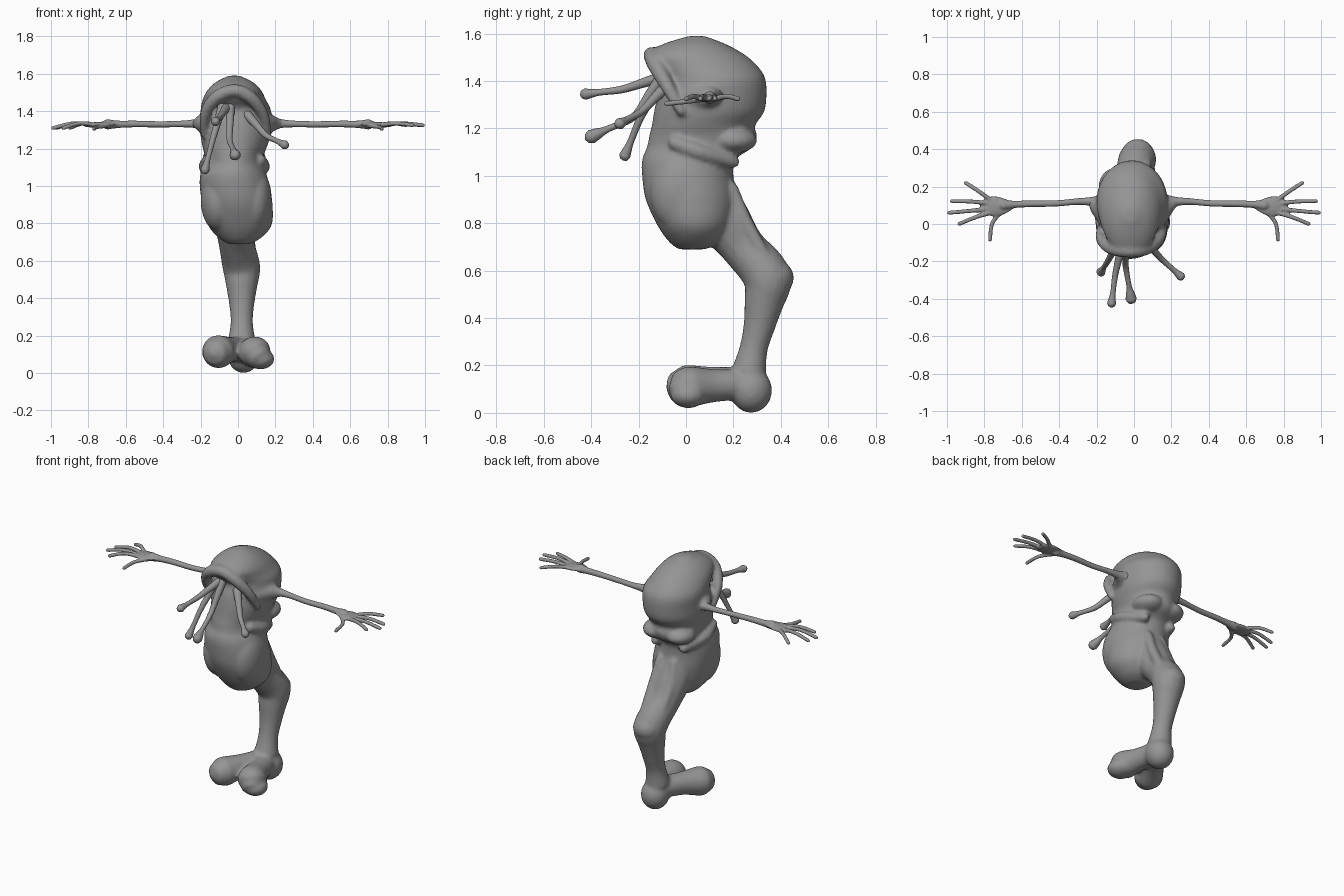
import bpy, bmesh, math
from mathutils import Vector, Matrix

old = bpy.data.objects.get("Cube")
if old:
    bpy.data.objects.remove(old)

skin = bpy.data.materials.new("grey_skin")
skin.use_nodes = True
grey = (0.3, 0.3, 0.3, 1)
skin.diffuse_color = grey
skin.node_tree.nodes["Principled BSDF"].inputs["Base Color"].default_value = grey


def spline(rows, steps=6):
    """Catmull-Rom through rows of equal length."""
    rows = [Vector(r) for r in rows]
    ext = [rows[0]] + rows + [rows[-1]]
    out = []
    for a, b, c, d in zip(ext, ext[1:], ext[2:], ext[3:]):
        for i in range(steps):
            t = i / steps
            out.append(0.5 * (2 * b + (c - a) * t + (2 * a - 5 * b + 4 * c - d) * t**2
                              + (3 * b - a - 3 * c + d) * t**3))
    return out + [rows[-1]]


def skin_rings(bm, rings):
    rings = [[bm.verts.new(p) for p in ring] for ring in rings]
    n = len(rings[0])
    for low, high in zip(rings, rings[1:]):
        for i in range(n):
            j = (i + 1) % n
            bm.faces.new((low[i], low[j], high[j], high[i]))
    bm.faces.new(rings[0][::-1])
    bm.faces.new(rings[-1])


def ellipse(c, a, b, n):
    angles = [math.tau * i / n for i in range(n)]
    return [c + a * math.cos(t) + b * math.sin(t) for t in angles]


def tube(bm, rows, ref=(1, 0, 0), n=16, flat=1.0):
    """Sweep rows of (x, y, z, radius); flat scales the second radius. Ends are rounded."""
    pts = spline([(*r[:3], r[3]) for r in rows])
    rings = []
    last = len(pts) - 1
    for i, p in enumerate(pts):
        c, r = p.xyz, p.w
        d = (pts[min(i + 1, last)].xyz - pts[max(i - 1, 0)].xyz).normalized()
        a = Vector(ref)
        a = (a - d * a.dot(d)).normalized()
        b = d.cross(a) * flat
        ring = lambda k, off: ellipse(c + d * off * r, a * r * k, b * r * k, n)
        if i == 0:
            rings += [ring(0.15, -0.9), ring(0.7, -0.65)]
        rings.append(ring(1, 0))
        if i == last:
            rings += [ring(0.7, 0.65), ring(0.15, 0.9)]
    skin_rings(bm, rings)


def lump(bm, pos, size):
    m = Matrix.Translation(pos) @ Matrix.Diagonal((*size, 1))
    bmesh.ops.create_icosphere(bm, subdivisions=4, radius=1, matrix=m)


def finish(bm, name, voxel=0, smooth=0):
    bmesh.ops.recalc_face_normals(bm, faces=bm.faces)
    for f in bm.faces:
        f.smooth = True
    me = bpy.data.meshes.new(name)
    bm.to_mesh(me)
    bm.free()
    me.materials.append(skin)
    ob = bpy.data.objects.new(name, me)
    bpy.context.collection.objects.link(ob)
    if voxel:
        mod = ob.modifiers.new("blend", 'REMESH')
        mod.mode, mod.voxel_size, mod.use_smooth_shade = 'VOXEL', voxel, True
        mod = ob.modifiers.new("soften", 'SMOOTH')
        mod.factor, mod.iterations = 0.5, smooth
    return ob


# Body: trunk and head from horizontal rings (z, x min, x max, y min, y max)
trunk = [
    (.69, -.05, .06, -.03, .08), (.72, -.1, .12, -.07, .14), (.79, -.16, .18, -.12, .19),
    (.9, -.19, .185, -.17, .21), (1, -.205, .17, -.185, .2), (1.07, -.2, .15, -.185, .21),
    (1.12, -.175, .135, -.165, .28), (1.17, -.18, .14, -.155, .3), (1.21, -.19, .155, -.145, .29),
    (1.27, -.2, .175, -.135, .33), (1.34, -.2, .18, -.12, .34), (1.41, -.2, .175, -.1, .335),
    (1.46, -.19, .15, -.14, .305), (1.51, -.165, .125, -.17, .25), (1.555, -.12, .08, -.1, .17),
    (1.59, -.05, .01, .01, .08)]
body = bmesh.new()
rings = []
for z, x0, x1, y0, y1 in spline(trunk):
    c = Vector(((x0 + x1) / 2, (y0 + y1) / 2, z))
    rings.append(ellipse(c, Vector(((x1 - x0) / 2, 0, 0)), Vector((0, (y1 - y0) / 2, 0)), 40))
skin_rings(body, rings)

# Hood lip arching over the stalks
tube(body, [(-.18, -.02, 1.27, .02), (-.175, -.08, 1.38, .03), (-.12, -.13, 1.47, .035),
            (-.02, -.145, 1.51, .035), (.07, -.13, 1.47, .035), (.135, -.08, 1.38, .03),
            (.16, -.02, 1.27, .02)], ref=(0, 1, 0))

# Folds and swellings on flanks and back
for s in (-1, 1):
    lump(body, (-.02 + s * .08, .2, 1.15), (.09, .1, .055))
    lump(body, (-.01 + s * .1, -.02, .93), (.09, .13, .17))
    tube(body, [(s * .1 - .02, .2, 1.06, .03), (s * .155 - .02, .06, 1.1, .035),
                (s * .14 - .02, -.05, 1.14, .03)], ref=(0, 0, 1))
    tube(body, [(s * .12 - .01, .02, 1.335, .06), (s * .19 - .01, .1, 1.335, .045),
                (s * .23, .12, 1.333, .025)], ref=(0, 0, 1))

# Leg: thigh, knee and shin
tube(body, [(-.02, .1, .93, .11), (-.015, .17, .8, .11), (-.01, .24, .7, .095),
            (.01, .32, .61, .1), (.02, .345, .55, .1), (.02, .33, .47, .085),
            (.02, .31, .37, .068), (.02, .285, .27, .06), (.02, .265, .17, .075)])
lump(body, (.02, .365, .57), (.09, .09, .08))
tube(body, [(.05, .19, .95, .03), (.06, .245, .82, .03), (.065, .33, .66, .03)])
tube(body, [(-.05, .19, .95, .03), (-.06, .24, .82, .03), (-.05, .33, .66, .03)])

# Foot: heel and two spreading toes
lump(body, (.03, .275, .095), (.085, .088, .095))
tube(body, [(.01, .25, .13, .065), (-.05, .12, .125, .07), (-.1, .02, .115, .088), (-.11, -.005, .112, .088)])
tube(body, [(.03, .25, .12, .065), (.06, .12, .115, .07), (.09, .02, .11, .087), (.1, .0, .1, .08)])
lump(body, (.12, .01, .075), (.075, .075, .055))
finish(body, "body_leg_and_foot", 0.011, 6)

# Stalks ending in round bulbs: (root, middle, tip)
stalks = [((.05, -.08, 1.38), (.15, -.19, 1.27), (.25, -.28, 1.22)),
          ((-.04, -.08, 1.45), (-.045, -.22, 1.25), (-.015, -.4, 1.165)),
          ((-.06, -.09, 1.42), (-.1, -.27, 1.365), (-.12, -.425, 1.345)),
          ((-.08, -.08, 1.44), (-.135, -.19, 1.25), (-.177, -.258, 1.085))]
for i, (root, mid, tip) in enumerate(stalks):
    r, m, t = Vector(root), Vector(mid), Vector(tip)
    bulb = .03 if i == 1 else .024
    bm = bmesh.new()
    tube(bm, [(*r, .026), (*r.lerp(m, .5), .02), (*m, .016), (*m.lerp(t, .6), .014),
              (*m.lerp(t, .85), bulb * .8), (*t, bulb)], n=20)
    finish(bm, f"eye_stalk_{i + 1}")

# Arms and hands, mirrored
fingers = [((.77, .13), (.83, .175), (.9, .22)), ((.78, .11), (.87, .12), (.975, .122)),
           ((.78, .08), (.88, .07), (.99, .06)), ((.77, .06), (.85, .035), (.935, 0)),
           ((.69, .08), (.755, .01), (.77, -.085))]
for s, side, drop in ((1, "left", 0), (-1, "right", .015)):
    bm = bmesh.new()
    tube(bm, [(s * .15, .12, 1.335, .045), (s * .22, .12, 1.334, .026), (s * .3, .12, 1.332, .018),
              (s * .42, .11, 1.33, .017), (s * .55, .108, 1.332, .018), (s * .64, .105, 1.33, .02),
              (s * .7, .1, 1.33, .028)], ref=(0, 1, 0))
    # palm
    tube(bm, [(s * .65, .1, 1.33, .022), (s * .7, .095, 1.33, .045), (s * .75, .095, 1.328, .055),
              (s * .785, .095, 1.326, .045)], ref=(0, 1, 0), flat=.28)
    for k, (a, b, c) in enumerate(fingers):
        za, zb, zc = (1.328, 1.335, 1.325 - drop) if k < 4 else (1.325, 1.315, 1.305)
        tube(bm, [(s * a[0], a[1], za, .013), (s * b[0], b[1], zb, .0115), (s * c[0], c[1], zc, .011)],
             ref=(0, 0, 1), n=12)
    finish(bm, f"{side}_arm_and_hand", 0.0055, 3)
